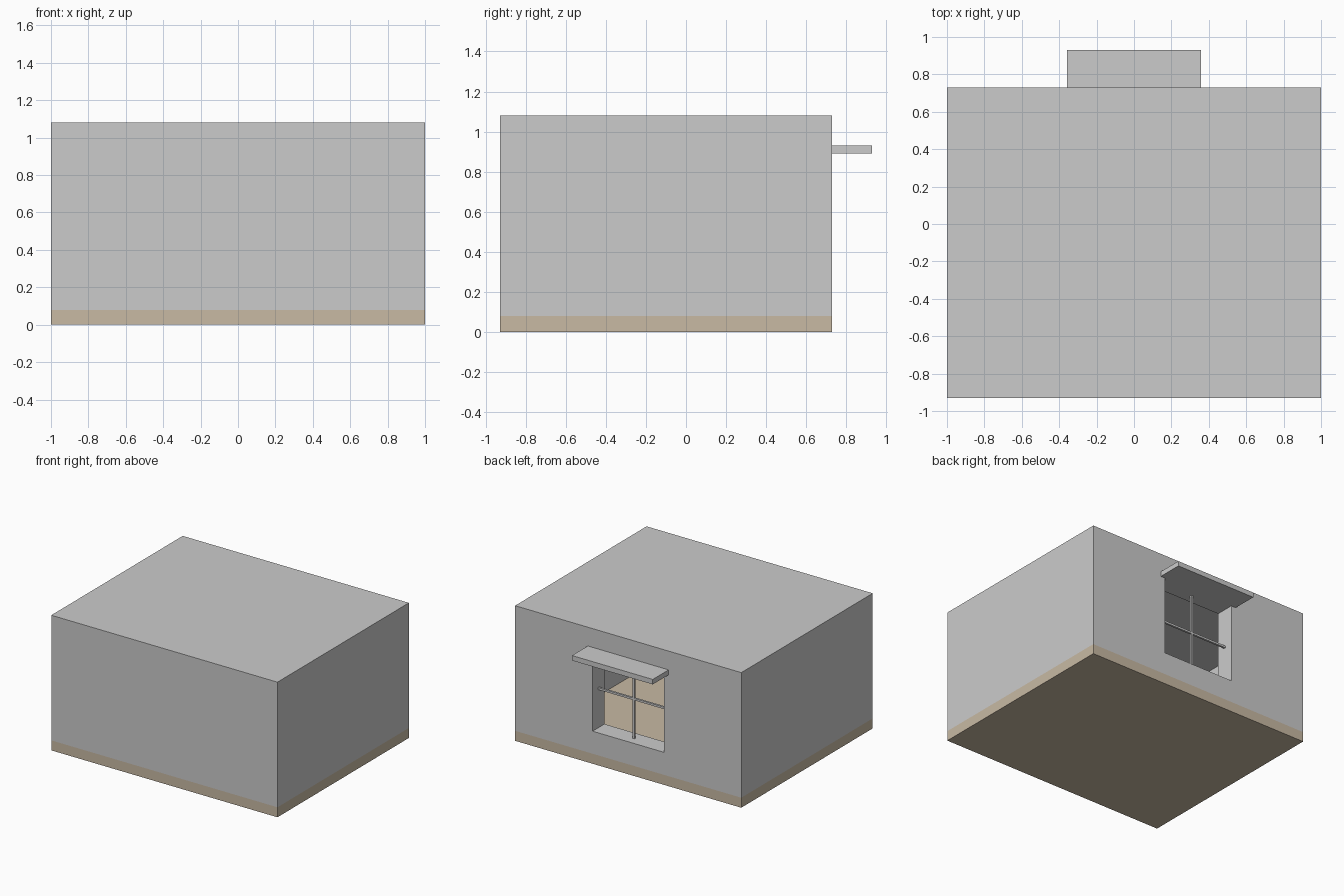
import bpy

if "Cube" in bpy.data.objects:
    bpy.data.objects.remove(bpy.data.objects["Cube"])


def box(name, x, y, z):
    """Axis-aligned box from (min, max) ranges."""
    bpy.ops.mesh.primitive_cube_add(size=1)
    ob = bpy.context.object
    ob.name = name
    ranges = (x, y, z)
    centre = [(a + b) / 2 for a, b in ranges]
    size = [b - a for a, b in ranges]
    for v in ob.data.vertices:
        v.co = [c + s * k for c, s, k in zip(centre, size, v.co)]
    return ob


def cut(target, cutter):
    """Subtract cutter from target, then discard the cutter."""
    cutter.hide_render = True
    mod = target.modifiers.new("cut", 'BOOLEAN')
    mod.operation = 'DIFFERENCE'
    mod.solver = 'EXACT'
    mod.object = cutter
    bpy.context.view_layer.objects.active = target
    bpy.ops.object.modifier_apply(modifier=mod.name)
    bpy.data.objects.remove(cutter, do_unlink=True)


HALF_X, FRONT, BACK = 1.0, -0.93, 0.73
FLOOR, TOP, WALL = 0.08, 1.08, 0.15
WIN_X, SILL, HEAD = 0.315, 0.26, 0.89
BAR = 0.008

# Floor slab
slab = box("floor_slab", (-HALF_X, HALF_X), (FRONT, BACK), (0, FLOOR))
tan = bpy.data.materials.new("tan_floor")
tan.diffuse_color = (0.58, 0.49, 0.37, 1)
tan.use_nodes = True
tan.node_tree.nodes["Principled BSDF"].inputs["Base Color"].default_value = tan.diffuse_color
slab.data.materials.append(tan)

# Walls and roof: hollow shell, open to the floor, with a window opening
shell = box("walls_and_roof", (-HALF_X, HALF_X), (FRONT, BACK), (FLOOR, TOP))
cut(shell, box("room_cutter", (-HALF_X + WALL, HALF_X - WALL),
               (FRONT + WALL, BACK - WALL), (-0.1, TOP - WALL)))
cut(shell, box("window_cutter", (-WIN_X, WIN_X),
               (BACK - WALL - 0.1, BACK + 0.1), (SILL, HEAD)))

# Window bars, midway through the wall
mid_y, mid_z = BACK - WALL / 2, (SILL + HEAD) / 2
bar_y = (mid_y - BAR, mid_y + BAR)
box("window_bar_horizontal", (-WIN_X, WIN_X), bar_y, (mid_z - BAR, mid_z + BAR))
box("window_bar_vertical", (-BAR, BAR), bar_y, (SILL, HEAD))

# Canopy over the window
box("window_canopy", (-0.357, 0.357), (BACK, 0.93), (HEAD, 0.93))
